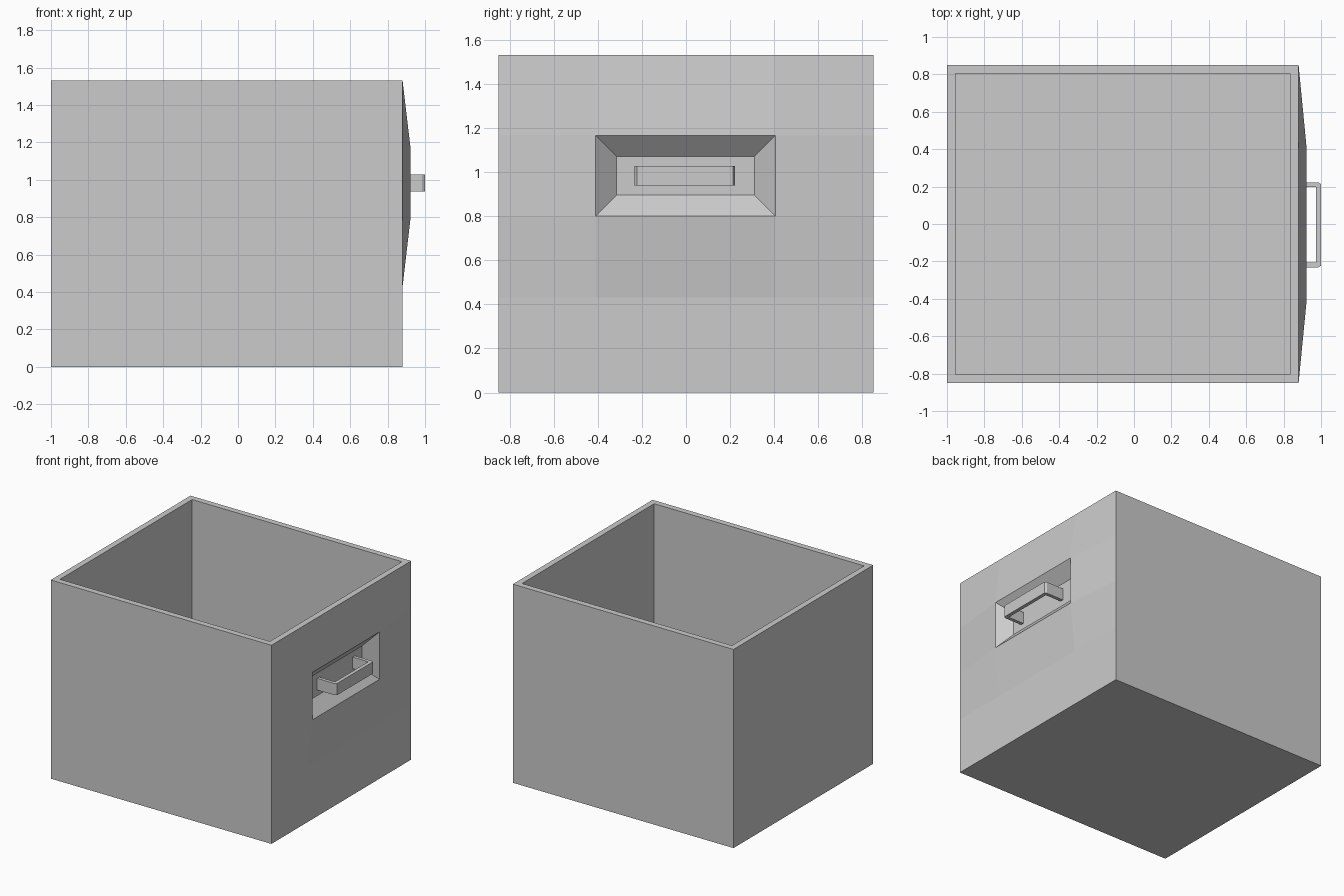
import bpy, bmesh
from mathutils import Vector

if "Cube" in bpy.data.objects:
    bpy.data.objects.remove(bpy.data.objects["Cube"])


def finish(bm, name):
    bmesh.ops.recalc_face_normals(bm, faces=bm.faces[:])
    mesh = bpy.data.meshes.new(name)
    bm.to_mesh(mesh)
    bm.free()
    obj = bpy.data.objects.new(name, mesh)
    bpy.context.collection.objects.link(obj)
    return obj


# Open bin: block cut along the lines framing the handle recess
bm = bmesh.new()
bmesh.ops.create_cube(bm, size=1)
for v in bm.verts:
    v.co = Vector((v.co.x * 1.88 - 0.06, v.co.y * 1.7, (v.co.z + 0.5) * 1.53))
cuts = [((0, y, 0), (0, 1, 0)) for y in (-0.41, 0.405)]
cuts += [((0, 0, z), (0, 0, 1)) for z in (0.43, 0.80, 1.165)]
for co, no in cuts:
    bmesh.ops.bisect_plane(bm, geom=bm.verts[:] + bm.edges[:] + bm.faces[:],
                           plane_co=co, plane_no=no)
bm.normal_update()

# Bulged side with a sloped recess
panel = min((f for f in bm.faces if f.normal.x > 0.9),
            key=lambda f: (f.calc_center_median() - Vector((0.88, 0, 0.98))).length)
for v in panel.verts:
    v.co.x = 0.923
bm.normal_update()
bmesh.ops.inset_region(bm, faces=[panel], thickness=0.095, use_even_offset=True)
for v in panel.verts:
    v.co.x = 0.838
bm.normal_update()

# Rim and hollow interior
top = [f for f in bm.faces if f.calc_center_median().z > 1.529]
bmesh.ops.inset_region(bm, faces=top, thickness=0.046, use_even_offset=True)
res = bmesh.ops.extrude_face_region(bm, geom=top)
floor = [g for g in res["geom"] if isinstance(g, bmesh.types.BMVert)]
bmesh.ops.translate(bm, verts=floor, vec=(0, 0, -1.48))
bmesh.ops.delete(bm, geom=[f for f in top if f.is_valid], context="FACES")
finish(bm, "bin")

# Handle: U-shaped outline with chamfered corners, extruded upward
half = [(0.835, 0.228), (0.985, 0.228), (1.0, 0.218)]
inner = [(0.972, 0.202), (0.835, 0.202)]
right = half + [(x, -y) for x, y in reversed(half)]
outline = right + [(x, -y) for x, y in reversed(inner)] + inner
bm = bmesh.new()
face = bm.faces.new([bm.verts.new((x, y - 0.005, 0.938)) for x, y in outline])
res = bmesh.ops.extrude_face_region(bm, geom=[face])
bmesh.ops.translate(bm, vec=(0, 0, 0.09),
                    verts=[g for g in res["geom"] if isinstance(g, bmesh.types.BMVert)])
finish(bm, "handle")
